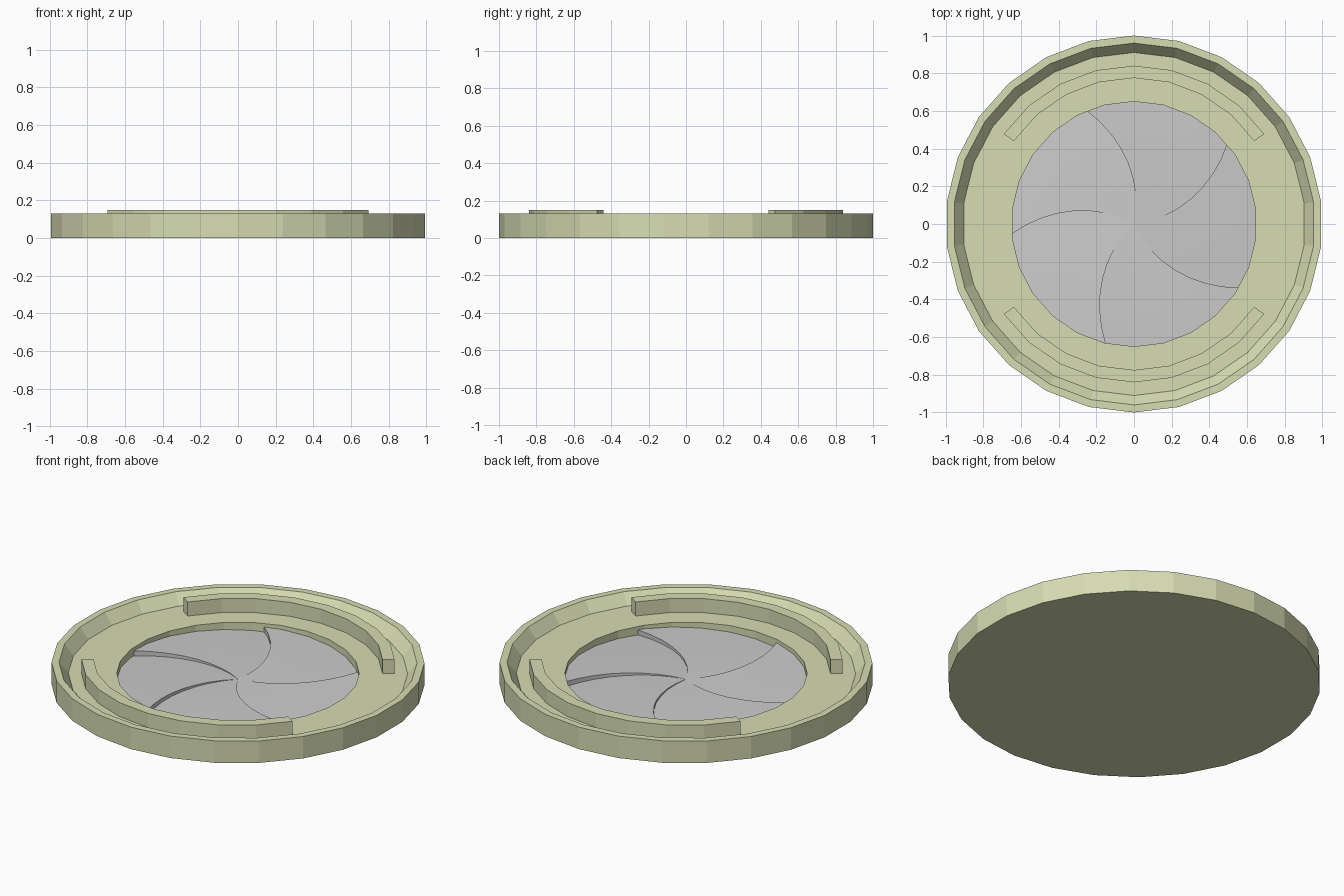
import bpy, bmesh, math

if "Cube" in bpy.data.objects:
    bpy.data.objects.remove(bpy.data.objects["Cube"])

SIDES = 26
STEP = 2 * math.pi / SIDES
green = bpy.data.materials.new("pale_green")
green.diffuse_color = (0.68, 0.72, 0.45, 1)
green.use_nodes = True
green.node_tree.nodes["Principled BSDF"].inputs["Base Color"].default_value = green.diffuse_color


def polar(r, a, z):
    return (r * math.cos(a), r * math.sin(a), z)


def finish(name, bm, mat=None):
    bmesh.ops.remove_doubles(bm, verts=bm.verts, dist=1e-5)
    bmesh.ops.recalc_face_normals(bm, faces=bm.faces)
    me = bpy.data.meshes.new(name)
    bm.to_mesh(me)
    bm.free()
    ob = bpy.data.objects.new(name, me)
    bpy.context.collection.objects.link(ob)
    if mat:
        me.materials.append(mat)
    return ob


# Round housing: flat base, outer wall, bevelled rim, floor and opening wall
bm = bmesh.new()
profile = [(1, 0), (1, 0.13), (0.96, 0.13), (0.91, 0.067), (0.65, 0.067), (0.65, 0.005)]
rings = [[bm.verts.new(polar(r, math.pi / 2 + i * STEP, z)) for i in range(SIDES)]
         for r, z in profile]
bm.faces.new(rings[0][::-1])
for a, b in zip(rings, rings[1:]):
    for i in range(SIDES):
        j = (i + 1) % SIDES
        bm.faces.new((a[i], a[j], b[j], b[i]))
finish("housing", bm, green)

# Two raised arc ridges, back and front
for name, mid in (("back_ridge", math.pi / 2), ("front_ridge", -math.pi / 2)):
    bm = bmesh.new()
    section = [(0.84, 0.067), (0.84, 0.15), (0.775, 0.15), (0.775, 0.067)]
    cuts = [[bm.verts.new(polar(r, mid + k * STEP, z)) for r, z in section]
            for k in range(-4, 5)]
    for a, b in zip(cuts, cuts[1:]):
        for i in range(4):
            j = (i + 1) % 4
            bm.faces.new((a[i], a[j], b[j], b[i]))
    bm.faces.new(cuts[0])
    bm.faces.new(cuts[-1][::-1])
    finish(name, bm, green)

# Iris: five spiral blades, each rising to a step over the next one
LOW, HIGH, MID, R = 0.017, 0.047, 0.032, 0.653
NR, NA, SWEEP = 8, 8, math.radians(72)


def blade_point(blade, i, k):
    r = R * i / NR
    a = math.radians(40.6) + (blade + k / NA) * SWEEP + math.radians(52) * (r - 0.65)
    return polar(r, a, MID + r / R * (LOW + (HIGH - LOW) * k / NA - MID))


for blade in range(5):
    bm = bmesh.new()
    grid = [[bm.verts.new(blade_point(blade, i, k)) for k in range(NA + 1)]
            for i in range(1, NR + 1)]
    hub = bm.verts.new((0, 0, MID))
    for k in range(NA):
        bm.faces.new((hub, grid[0][k], grid[0][k + 1]))
        for a, b in zip(grid, grid[1:]):
            bm.faces.new((a[k], b[k], b[k + 1], a[k + 1]))
    # step wall down to the neighbouring blade
    low = [bm.verts.new(blade_point(blade + 1, i, 0)) for i in range(1, NR + 1)]
    bm.faces.new((hub, grid[0][NA], low[0]))
    for i in range(NR - 1):
        bm.faces.new((grid[i][NA], grid[i + 1][NA], low[i + 1], low[i]))
    ob = finish(f"iris_blade_{blade + 1}", bm)
    bpy.ops.object.select_all(action='DESELECT')
    ob.select_set(True)
    bpy.context.view_layer.objects.active = ob
    bpy.ops.object.shade_smooth_by_angle(angle=math.radians(30))
